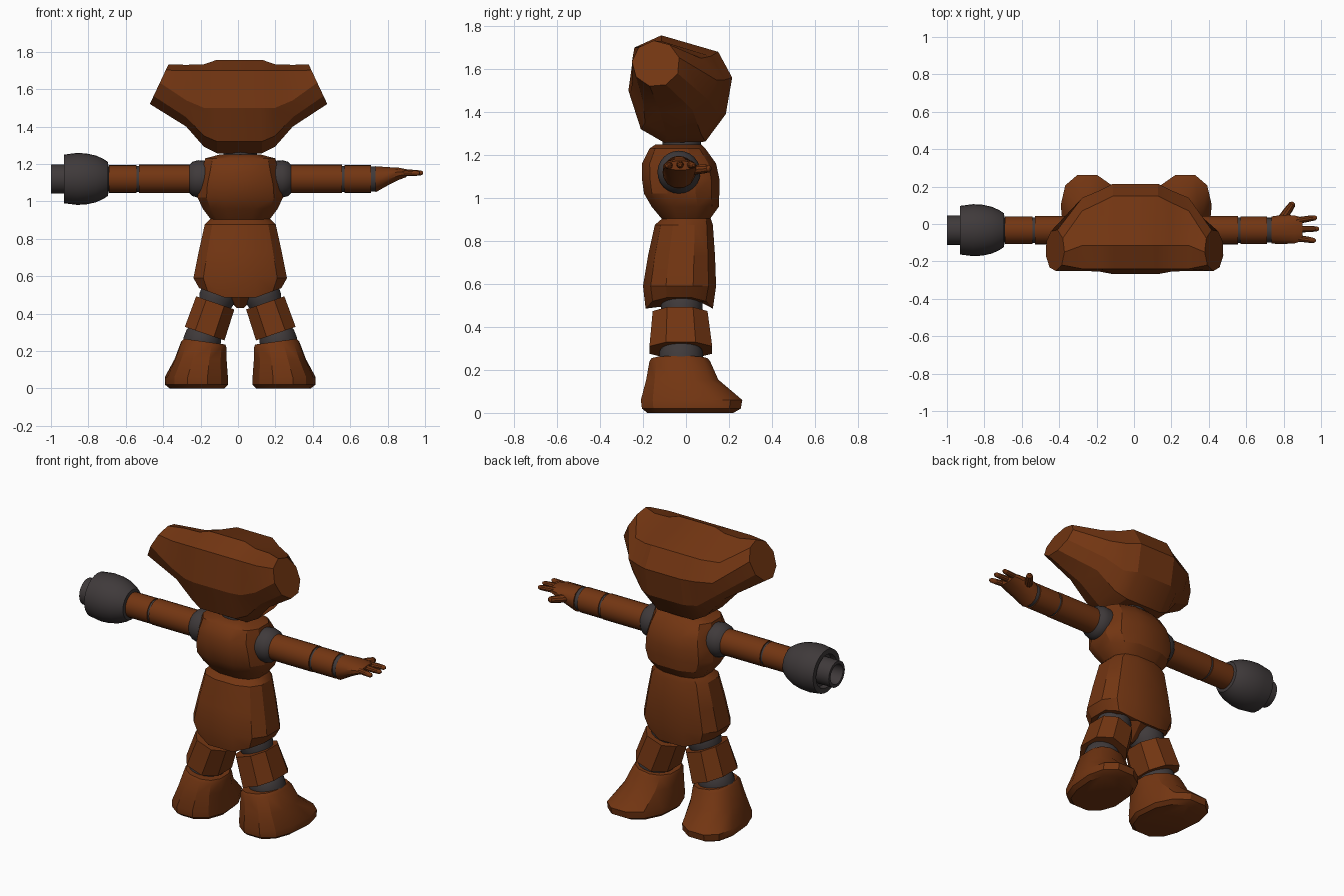
import bpy, bmesh, math
from mathutils import Vector, Matrix

if "Cube" in bpy.data.objects:
    bpy.data.objects.remove(bpy.data.objects["Cube"])

def material(name, rgb):
    m = bpy.data.materials.new(name)
    m.diffuse_color = (*rgb, 1)
    m.use_nodes = True
    m.node_tree.nodes["Principled BSDF"].inputs["Base Color"].default_value = m.diffuse_color
    return m

BROWN = material("brown shell", (0.17, 0.036, 0.006))
GREY = material("dark grey joint", (0.05, 0.042, 0.043))
C = 0.012  # body centre line in x

def loft(name, rings, mat, matrix=None, angle=30):
    """Skin a list of equal-length point rings and cap both ends."""
    bm = bmesh.new()
    vs = [[bm.verts.new(p) for p in r] for r in rings]
    n = len(vs[0])
    for a, b in zip(vs, vs[1:]):
        for i in range(n):
            j = (i + 1) % n
            bm.faces.new((a[i], a[j], b[j], b[i]))
    bm.faces.new(vs[0])
    bm.faces.new(vs[-1])
    if matrix:
        bm.transform(matrix)
    bmesh.ops.recalc_face_normals(bm, faces=bm.faces)
    me = bpy.data.meshes.new(name)
    bm.to_mesh(me)
    bm.free()
    me.materials.append(mat)
    ob = bpy.data.objects.new(name, me)
    bpy.context.collection.objects.link(ob)
    bpy.ops.object.select_all(action='DESELECT')
    ob.select_set(True)
    bpy.context.view_layer.objects.active = ob
    bpy.ops.object.shade_smooth_by_angle(angle=math.radians(angle))
    return ob

def rounded(cx, hx, y0, y1, n=12, p=0.75):
    """Rounded-box outline in the xy plane, fitted to its extents."""
    def f(t):
        return math.copysign(abs(t) ** p, t)
    ang = [2 * math.pi * (i + 0.5) / n for i in range(n)]
    m = max(f(math.cos(a)) for a in ang)
    cy, hy = (y0 + y1) / 2, (y1 - y0) / 2
    return [(cx + hx * f(math.cos(a)) / m, cy + hy * f(math.sin(a)) / m) for a in ang]

def tube(name, origin, axis, profile, mat, n=24):
    """Turned part: profile of (distance along axis, radius)."""
    rings = [[(r * math.cos(2 * math.pi * i / n), r * math.sin(2 * math.pi * i / n), d)
              for i in range(n)] for d, r in profile]
    rot = Vector(axis).to_track_quat('Z', 'Y').to_matrix().to_4x4()
    return loft(name, rings, mat, Matrix.Translation(origin) @ rot)

# Head: sections in the yz plane, mirrored, with slanted round end caps
mid = [(.215, 1.56), (.15, 1.68), (-.115, 1.757), (-.24, 1.70), (-.268, 1.50),
       (-.21, 1.32), (-.10, 1.257), (.09, 1.262), (.185, 1.39)]
inner = [(.18, 1.55), (.115, 1.66), (-.115, 1.733), (-.24, 1.70), (-.255, 1.50),
         (-.19, 1.35), (-.09, 1.292), (.07, 1.297), (.15, 1.39)]
outer = [(.14, 1.55), (.07, 1.65), (-.115, 1.73), (-.24, 1.70), (-.25, 1.54),
         (-.20, 1.45), (-.12, 1.40), (.03, 1.41), (.10, 1.46)]
cap = [(-.14 + .112 * math.cos(math.radians(15 + 40 * i)),
        1.625 + .108 * math.sin(math.radians(15 + 40 * i))) for i in range(9)]

def side(s):
    out = [[(s * x + .008, y, z) for y, z in sec]
           for x, sec in ((.12, mid), (.19, inner), (.285, outer))]
    out.append([(s * (.47 - .47 * (z - 1.53)) + .003, y, z) for y, z in cap])
    return out

loft("head", side(-1)[::-1] + side(1), BROWN, angle=25)

# Neck
tube("neck", (C, -.02, 1.22), (0, 0, 1), [(0, .09), (.07, .09)], GREY)

# Chest
chest = [(.155, -.11, .11, .90), (.20, -.16, .153, .96), (.228, -.195, .155, 1.02),
         (.222, -.205, .155, 1.09), (.203, -.205, .14, 1.16), (.188, -.17, .09, 1.23),
         (.11, -.14, .07, 1.25)]
loft("chest", [[(x, y, z) for x, y in rounded(C, h, a, b)] for h, a, b, z in chest], BROWN)

# Waist and hips, with a V-shaped lower edge
hips = [(.16, -.11, .115, .905), (.19, -.145, .125, .875), (.222, -.177, .135, .73),
        (.25, -.20, .14, .59)]
rings = [[(x, y, z) for x, y in rounded(C, h, a, b)] for h, a, b, z in hips]
rings.append([(x, y, .455 + .37 * abs(x - C)) for x, y in rounded(C, .22, -.188, .125)])
loft("hips", rings, BROWN)
tube("crotch", (C, -.03, .43), (0, 0, 1), [(0, .02), (.1, .11)], BROWN, 8)

# Arms
AY, AZ = -.033, 1.12
for s, side_name, elbow, wrist in ((1, "right", .555, .71), (-1, "left", .53, .69)):
    o, ax = (0, AY, AZ), (s, 0, 0)
    k = s * C
    tube(side_name + "_shoulder", o, ax,
         [(.17 + k, .095), (.225 + k, .1), (.255 + k, .092), (.278 + k, .07)], GREY)
    tube(side_name + "_upper_arm", o, ax, [(.25, .076), (elbow, .076)], BROWN)
    tube(side_name + "_elbow", o, ax, [(elbow - .01, .069), (elbow + .025, .069)], GREY)
    tube(side_name + "_forearm", o, ax, [(elbow + .014, .074), (wrist, .074)], BROWN)
    tube(side_name + "_wrist", o, ax, [(wrist - .01, .067), (wrist + .035, .067)], GREY)

# Cannon replacing one hand
tube("cannon", (0, AY, AZ), (-1, 0, 0),
     [(.693, .07), (.695, .09), (.72, .107), (.76, .125), (.81, .136), (.86, .139),
      (.93, .130), (.93, .10), (.90, .095), (.90, .078), (1.0, .078), (1.0, .06),
      (.92, .055)], GREY, 28)

# Hand
palm = [(.735, -.105, .04, 1.048, 1.188), (.80, -.107, .05, 1.085, 1.183),
        (.86, -.103, .045, 1.115, 1.18), (.90, -.09, .035, 1.13, 1.172)]
loft("palm", [[(x, y, (a + b) / 2 + w) for w, y in rounded(0, (b - a) / 2, y0, y1, 12, .9)]
              for x, y0, y1, a, b in palm], BROWN, angle=45)
digits = [("thumb", (.79, .025, 1.13), (.853, .115, 1.138), .024),
          ("first_finger", (.87, .018, 1.155), (.978, .035, 1.152), .018),
          ("middle_finger", (.87, -.028, 1.155), (.99, -.026, 1.152), .018),
          ("last_finger", (.87, -.075, 1.152), (.972, -.09, 1.15), .018)]
for name, a, b, r in digits:
    d = Vector(b) - Vector(a)
    L = d.length
    tube(name, a, d, [(0, r), (L * .6, r * .9), (L * .9, r * .75), (L, r * .35)], BROWN, 10)

# Legs
foot = [(.19, .11, -.16, .10, .25), (.193, .12, -.17, .112, .235), (.21, .137, -.185, .15, .155),
        (.228, .162, -.21, .262, .06), (.228, .162, -.205, .255, .02), (.226, .14, -.18, .22, 0)]
for s, n in ((1, "right"), (-1, "left")):
    m = (Matrix.Translation((C + s * .162, -.02, .375))
         @ Matrix.Rotation(math.radians(-19 * s), 4, 'Y'))
    hip = [[(x, y, z) for x, y in rounded(0, r, -r, r, 20, 1)]
           for r, z in ((.085, .07), (.096, .11), (.096, .15), (.08, .19))]
    loft(n + "_hip_joint", hip, GREY, m)
    thigh = [[(x, y, z) for x, y in rounded(0, h, a, b, 8, .85)]
             for h, a, b, z in ((.108, -.135, .12, .087), (.112, -.15, .142, -.087))]
    loft(n + "_thigh", thigh, BROWN, m)
    knee = [[(x, y, z) for x, y in rounded(0, r, -r - .005, r, 20, 1)]
            for r, z in ((.085, -.07), (.098, -.10), (.10, -.14), (.09, -.19))]
    loft(n + "_knee_joint", knee, GREY, m)
    rings = []
    for cx, h, a, b, z in foot:
        slope = .14 if z > .2 else 0  # the ankle opening leans with the leg
        rings.append([(C + s * (x + .13 * max(y, 0)), y, z + slope * (x - cx))
                      for x, y in rounded(cx, h, a, b, 12, .85)])
    loft(n + "_foot", rings, BROWN)
